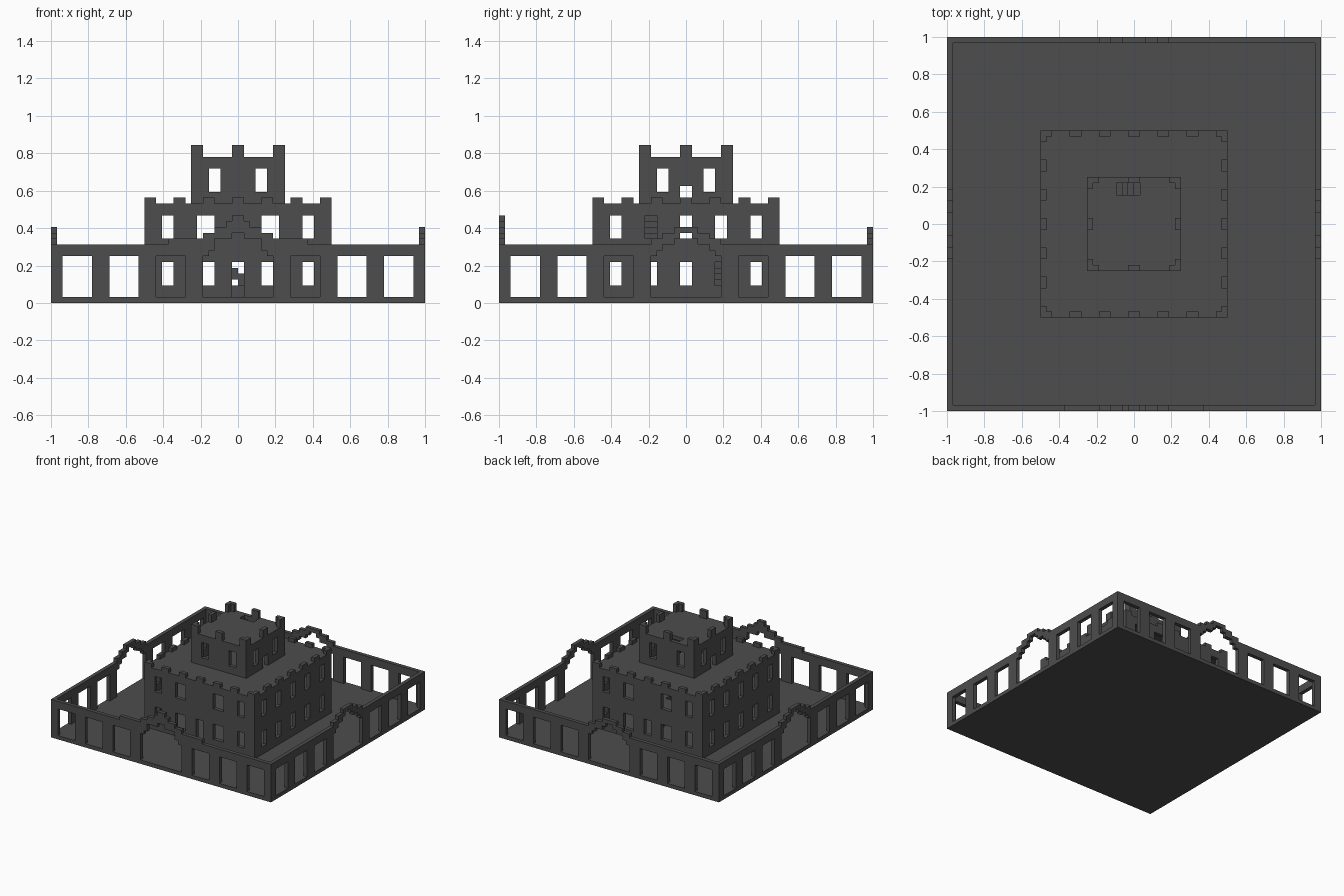
import bpy, bmesh, math
from mathutils import Matrix, Vector

if "Cube" in bpy.data.objects:
    bpy.data.objects.remove(bpy.data.objects["Cube"])

U = 1 / 32  # block size

stone = bpy.data.materials.new("dark grey stone")
stone.use_nodes = True
stone.diffuse_color = (0.075, 0.075, 0.075, 1)
stone.node_tree.nodes["Principled BSDF"].inputs["Base Color"].default_value = (0.075, 0.075, 0.075, 1)


def finish(name, bm):
    """Turn a bmesh in block units into a named stone object."""
    bmesh.ops.recalc_face_normals(bm, faces=bm.faces)
    bmesh.ops.scale(bm, vec=(U, U, U), verts=bm.verts)
    mesh = bpy.data.meshes.new(name)
    bm.to_mesh(mesh)
    bm.free()
    mesh.materials.append(stone)
    obj = bpy.data.objects.new(name, mesh)
    bpy.context.collection.objects.link(obj)


def panel(name, us, vs, solid, place, depth):
    """Extrude every grid cell that solid(u, v) accepts; place() maps (u, v) to space."""
    bm = bmesh.new()
    for u in us:
        for v in vs:
            if solid(u + 0.5, v + 0.5):
                corners = [(u, v), (u + 1, v), (u + 1, v + 1), (u, v + 1)]
                bm.faces.new([bm.verts.new(place(*c)) for c in corners])
    bmesh.ops.remove_doubles(bm, verts=bm.verts, dist=0.01)
    ext = bmesh.ops.extrude_face_region(bm, geom=bm.faces[:], use_keep_orig=True)
    moved = [g for g in ext["geom"] if isinstance(g, bmesh.types.BMVert)]
    bmesh.ops.translate(bm, vec=depth, verts=moved)
    bmesh.ops.recalc_face_normals(bm, faces=bm.faces)
    bmesh.ops.dissolve_limit(bm, angle_limit=0.02, verts=bm.verts, edges=bm.edges)
    finish(name, bm)


def four_walls(name, half, z0, z1, rule):
    """One-block-thick wall on each side; rule(side, distance from middle, z)."""
    for i, side in enumerate(("front", "right", "back", "left")):
        turn = Matrix.Rotation(i * math.pi / 2, 3, "Z")
        reach = half if i % 2 == 0 else half - 1
        panel(f"{name}_{side}", range(-reach, reach), range(z0, z1),
              lambda u, z, s=side: rule(s, abs(u), z),
              lambda u, z, t=turn: t @ Vector((u, -half, z)),
              turn @ Vector((0, 1, 0)))


def inside(v, *spans):
    return any(a < v < b for a, b in spans)


def step_height(a, steps):
    """Height of a stepped profile at distance a from the middle."""
    return next((h for limit, h in steps if a < limit), 0)


def slab(name, half, z, well=None):
    """Floor one block thick, with an optional stair well starting at y = well."""
    def solid(x, y):
        return well is None or not (-3 < x < 1 and well < y < well + 2)
    panel(name, range(-half, half), range(-half, half), solid,
          lambda x, y: Vector((x, y, z)), Vector((0, 0, 1)))


def flight(name, z, y):
    """Floating steps climbing towards -x."""
    def solid(x, h):
        k = 4 - math.floor(x)
        return 1 <= k <= 7 and z + max(k - 2, 0) < h < z + k
    panel(name, range(-3, 4), range(z, z + 8), solid,
          lambda x, h: Vector((x, y, h)), Vector((0, 2, 0)))


# Courtyard wall with rectangular openings and stepped arches
ARCH_HOLE = [(1, 12), (2, 11), (4, 10), (5, 9), (6, 8)]
ARCH_TOP = [(2, 13), (4, 12), (6, 11), (32, 10)]
FRONT_HOLE = [(1, 12), (4, 11), (5, 9), (6, 8)]
FRONT_TOP = [(1, 15), (2, 14), (4, 13), (6, 12), (12, 11), (32, 10)]


def court_rule(side, a, z):
    front = side == "front"
    if z > step_height(a, FRONT_TOP if front else ARCH_TOP):
        return False
    if z < step_height(a, FRONT_HOLE if front else ARCH_HOLE):
        return False
    return not (z < 8 and inside(a, (9, 14), (17, 22), (25, 30)))


# Keep: two rows of windows, a front door and battlements
def keep_rule(side, a, z):
    if z > 17:
        return inside(a, (0, 1), (4, 6), (9, 11), (14, 16))
    if side == "front" and a < 1 and z < 7:
        return False
    if side == "back" and a < 1 and 3 < z < 7:
        return False
    if side in ("front", "back"):
        window = inside(a, (4, 7), (11, 13))
    else:
        window = inside(a, (0, 1), (5, 7), (11, 13))
    return not (window and inside(z, (3, 7), (11, 15)))


# Tower: paired windows, side doors and battlements
def tower_rule(side, a, z):
    if z > 25:
        return inside(a, (0, 1), (6, 8))
    if side in ("right", "left") and a < 1 and z < 20:
        return False
    return not (3 < a < 5 and 19 < z < 23)


slab("ground_slab", 32, 0)
four_walls("courtyard_wall", 32, 1, 15, court_rule)
four_walls("keep_wall", 16, 1, 18, keep_rule)
four_walls("tower_wall", 8, 17, 27, tower_rule)

# Floors, roofs and the stairs through them
slab("upper_floor", 15, 8, 5)
slab("keep_roof", 15, 16, -7)
slab("tower_roof", 7, 24, 5)
flight("lower_stairs", 1, 5)
flight("upper_stairs", 9, -7)
flight("tower_stairs", 17, 5)
